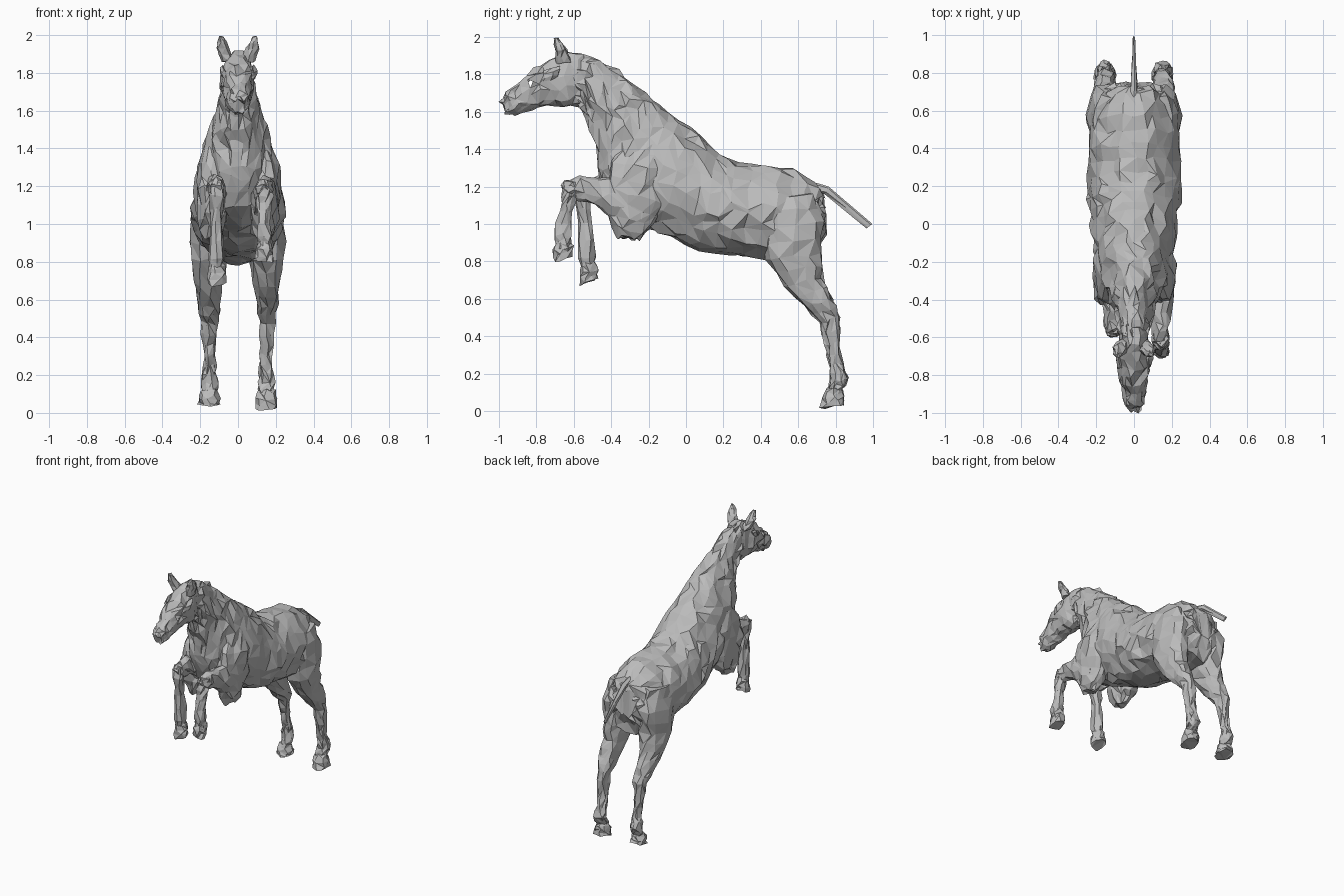
import bpy, bmesh, math, random
from mathutils import Vector
from mathutils.bvhtree import BVHTree

random.seed(7)
if "Cube" in bpy.data.objects:
    bpy.data.objects.remove(bpy.data.objects["Cube"])

grey = bpy.data.materials.new("stone grey")
grey.use_nodes = True
grey.diffuse_color = (0.5, 0.5, 0.5, 1)
bsdf = grey.node_tree.nodes["Principled BSDF"]
bsdf.inputs["Base Color"].default_value = (0.5, 0.5, 0.5, 1)
bsdf.inputs["Roughness"].default_value = 0.8
parts = []


def refine(rings, cuts):
    """Blend extra cross-sections between the given ones."""
    out = []
    for a, b in zip(rings, rings[1:]):
        out += [[p + (q - p) * i / cuts for p, q in zip(a, b)] for i in range(cuts)]
    return out + [rings[-1]]


def loft(name, rings, sides=12, rough=0.01, cuts=2, taper=0.0):
    """Rings are (y1, z1, y2, z2, half width, centre x): two profile points spanned by an oval."""
    bm = bmesh.new()
    loops = []
    for y1, z1, y2, z2, w, cx in refine(rings, cuts):
        top, low = Vector((cx, y1, z1)), Vector((cx, y2, z2))
        mid, half = (top + low) / 2, (top - low) / 2
        loop = []
        for k in range(sides):
            a = 2 * math.pi * (k + random.uniform(-0.3, 0.3)) / sides
            s, c = math.sin(a), math.cos(a)
            wide = w * (1 - taper * max(c, 0))
            p = mid + half * c + Vector((wide * math.copysign(abs(s) ** 0.9, s), 0, 0))
            p += Vector([random.uniform(-rough, rough) for _ in range(3)])
            loop.append(bm.verts.new(p))
        loops.append(loop)
    # Skin of irregular triangles, split along a random diagonal
    for a, b in zip(loops, loops[1:]):
        for k in range(sides):
            n = (k + 1) % sides
            q = [a[k], a[n], b[n], b[k]]
            r = random.randint(0, 1)
            bm.faces.new((q[r], q[r + 1], q[r + 2]))
            bm.faces.new((q[r], q[r + 2], q[(r + 3) % 4]))
    for end in (loops[0], loops[-1]):
        bm.faces.new(end)
    bmesh.ops.triangulate(bm, faces=[f for f in bm.faces if len(f.verts) > 4])
    bmesh.ops.recalc_face_normals(bm, faces=bm.faces)
    me = bpy.data.meshes.new(name)
    bm.to_mesh(me)
    me.materials.append(grey)
    bpy.context.collection.objects.link(bpy.data.objects.new(name, me))
    parts.append((me, BVHTree.FromBMesh(bm)))
    bm.free()


def buried(p, tree):
    loc, normal, _, dist = tree.find_nearest(p)
    return dist > 0.006 and (p - loc).dot(normal) < -0.5 * dist


def R(*rows, x=0.0):
    return [Vector(r if len(r) == 6 else (*r, x)) for r in rows]


# Trunk and neck, rump to poll
loft("body", R(
    (0.74, 1.15, 0.74, 0.95, 0.10),
    (0.70, 1.22, 0.69, 0.80, 0.185),
    (0.58, 1.29, 0.52, 0.79, 0.23),
    (0.42, 1.32, 0.38, 0.81, 0.24),
    (0.27, 1.33, 0.22, 0.84, 0.245),
    (0.17, 1.38, 0.08, 0.86, 0.245),
    (0.07, 1.48, -0.06, 0.92, 0.23),
    (-0.04, 1.56, -0.22, 0.98, 0.21),
    (-0.13, 1.63, -0.38, 1.08, 0.19),
    (-0.22, 1.70, -0.46, 1.24, 0.15),
    (-0.32, 1.78, -0.47, 1.37, 0.118),
    (-0.42, 1.85, -0.51, 1.50, 0.098),
    (-0.52, 1.90, -0.56, 1.62, 0.08),
    (-0.62, 1.91, -0.61, 1.70, 0.06)), sides=22, rough=0.015, taper=0.15)

# Head, poll to muzzle
loft("head", R(
    (-0.54, 1.91, -0.53, 1.66, 0.055),
    (-0.64, 1.92, -0.57, 1.63, 0.08),
    (-0.73, 1.88, -0.65, 1.62, 0.09),
    (-0.81, 1.83, -0.74, 1.63, 0.08),
    (-0.90, 1.75, -0.83, 1.61, 0.062),
    (-0.96, 1.70, -0.91, 1.585, 0.056),
    (-0.995, 1.66, -0.96, 1.585, 0.035)), sides=14, rough=0.011)

# Tail dock
loft("tail", R(
    (0.66, 1.23, 0.66, 1.17, 0.025),
    (0.76, 1.20, 0.74, 1.16, 0.018),
    (0.995, 1.00, 0.965, 0.975, 0.006)), sides=6, rough=0.002)

for side, s in (("left", 1), ("right", -1)):
    # Ears and brows
    loft(side + "_ear", R(
        (-0.61, 1.86, -0.69, 1.86, 0.035, 0.055 * s),
        (-0.635, 1.93, -0.70, 1.93, 0.035, 0.08 * s),
        (-0.685, 1.995, -0.705, 1.99, 0.012, 0.09 * s)), sides=8, rough=0.006)
    loft(side + "_brow", R(
        (-0.67, 1.84, -0.69, 1.78, 0.012, 0.08 * s),
        (-0.71, 1.84, -0.72, 1.77, 0.02, 0.08 * s),
        (-0.76, 1.82, -0.76, 1.76, 0.01, 0.075 * s)), sides=6, rough=0.006, cuts=1)

    # Shoulder muscle, running down the blade to the elbow
    loft(side + "_shoulder", R(
        (-0.06, 1.46, -0.28, 1.50, 0.03, 0.11 * s),
        (-0.08, 1.28, -0.40, 1.34, 0.075, 0.14 * s),
        (-0.12, 1.10, -0.44, 1.20, 0.085, 0.14 * s),
        (-0.18, 0.99, -0.42, 1.05, 0.07, 0.14 * s),
        (-0.25, 0.92, -0.36, 0.93, 0.035, 0.14 * s)), sides=14, rough=0.013)

    # Haunch and hind leg, hip to pastern
    drop = 0.0 if s > 0 else 0.02
    loft(side + "_hind_leg", R(
        (0.42, 1.14, 0.68, 1.16, 0.06, 0.15 * s),
        (0.40, 0.97, 0.74, 1.02, 0.10, 0.15 * s),
        (0.43, 0.81, 0.72, 0.84, 0.095, 0.15 * s),
        (0.53, 0.67, 0.73, 0.71, 0.075, 0.155 * s),
        (0.63, 0.56, 0.78, 0.60, 0.06, 0.155 * s),
        (0.72, 0.47, 0.82, 0.51, 0.045, 0.15 * s),
        (0.745, 0.36, 0.82, 0.37, 0.036, 0.15 * s),
        (0.77, 0.25, 0.835, 0.25, 0.032, 0.148 * s),
        (0.77, 0.16, 0.87, 0.18, 0.042, 0.15 * s),
        (0.75, 0.09, 0.83, 0.11, 0.036, 0.15 * s)), sides=11, rough=0.01)
    loft(side + "_hind_hoof", R(
        (0.75, 0.12, 0.83, 0.12, 0.042, 0.15 * s),
        (0.73, 0.07, 0.845, 0.08, 0.055, 0.152 * s),
        (0.715, 0.01 + drop, 0.85, 0.035 + drop, 0.058, 0.152 * s)),
        sides=9, rough=0.008)

# Folded forelegs: ky, kz set the knee, hy and hz the hoof
for side, x, ky, kz, hy, hz in (("left", 0.14, -0.62, 1.20, -0.66, 0.80),
                                ("right", -0.115, -0.55, 1.20, -0.525, 0.68)):
    mid = (ky - 0.28) / 2
    # Forearm, elbow to knee
    loft(side + "_forearm", R(
        (-0.20, 1.20, -0.26, 0.95, 0.065),
        (mid + 0.04, 1.25, mid + 0.06, 1.02, 0.063),
        (ky + 0.09, kz + 0.055, ky + 0.13, kz - 0.09, 0.05),
        (ky, kz + 0.045, ky + 0.05, kz - 0.08, 0.045),
        (ky - 0.04, kz + 0.01, ky - 0.02, kz - 0.05, 0.03), x=x), sides=10, rough=0.011)
    # Cannon, knee to fetlock
    fz = hz + 0.14
    loft(side + "_fore_cannon", R(
        (ky - 0.03, kz + 0.03, ky + 0.06, kz + 0.02, 0.035),
        (ky - 0.045, kz - 0.05, ky + 0.04, kz - 0.06, 0.043),
        ((ky + hy) / 2 - 0.04, (kz + fz) / 2, (ky + hy) / 2 + 0.03, (kz + fz) / 2, 0.032),
        (hy - 0.045, fz, hy + 0.045, fz, 0.042),
        (hy - 0.03, hz + 0.07, hy + 0.03, hz + 0.07, 0.034), x=x), sides=9, rough=0.009)
    # Hoof, trailing slightly under the leg
    loft(side + "_fore_hoof", R(
        (hy - 0.035, hz + 0.11, hy + 0.04, hz + 0.12, 0.036),
        (hy - 0.05, hz + 0.06, hy + 0.06, hz + 0.08, 0.05),
        (hy - 0.045, hz - 0.005, hy + 0.055, hz + 0.03, 0.048), x=x), sides=9, rough=0.009)

# Trim away faces buried inside a neighbouring part
for me, own in parts:
    bm = bmesh.new()
    bm.from_mesh(me)
    hidden = [f for f in bm.faces if any(
        all(buried(p, tree) for p in [v.co for v in f.verts] + [f.calc_center_median()])
        for _, tree in parts if tree is not own)]
    bmesh.ops.delete(bm, geom=hidden, context="FACES")
    bm.to_mesh(me)
    bm.free()
